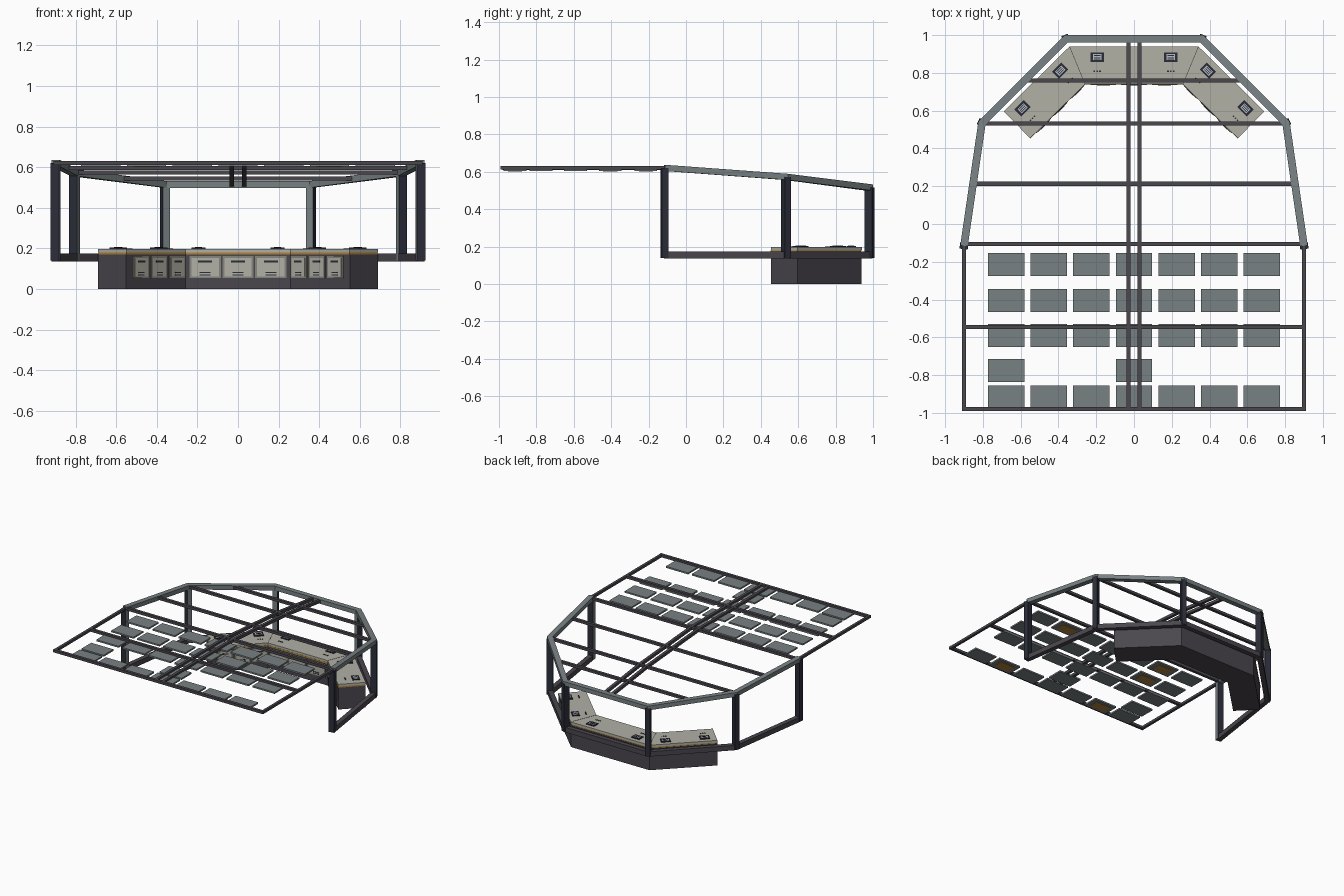
import bpy, bmesh, math
from mathutils import Matrix, Vector

cube = bpy.data.objects.get("Cube")
if cube:
    bpy.data.objects.remove(cube, do_unlink=True)


def material(name, r, g, b):
    m = bpy.data.materials.new(name)
    m.use_nodes = True
    m.diffuse_color = (r, g, b, 1)
    bsdf = next(n for n in m.node_tree.nodes if n.type == 'BSDF_PRINCIPLED')
    bsdf.inputs["Base Color"].default_value = (r, g, b, 1)
    bsdf.inputs["Roughness"].default_value = 0.7
    return m


STEEL = material("blue grey steel", 0.19, 0.22, 0.23)
CHARCOAL = material("charcoal metal", 0.068, 0.062, 0.075)
NAVY = material("dark navy", 0.024, 0.026, 0.04)
BEIGE = material("pale beige", 0.44, 0.44, 0.38)
TRIM = material("grey beige trim", 0.24, 0.24, 0.21)
ORANGE = material("amber", 0.42, 0.22, 0.04)
WHITE = material("screen marks", 0.5, 0.52, 0.55)


def finish(name, bm, *mats):
    bmesh.ops.recalc_face_normals(bm, faces=bm.faces)
    me = bpy.data.meshes.new(name)
    bm.to_mesh(me)
    bm.free()
    for m in mats:
        me.materials.append(m)
    ob = bpy.data.objects.new(name, me)
    bpy.context.collection.objects.link(ob)
    return ob


def sweep(name, path, inner, outer, low, high, mat):
    """Mitred rectangular bar along a path; offsets are measured from the path."""
    bm = bmesh.new()
    pts = [Vector(p) for p in path]
    normals = []
    for a, b in zip(pts, pts[1:]):
        d = (b - a).xy.normalized()
        normals.append(Vector((d.y, -d.x, 0)))
    rings = []
    for i, p in enumerate(pts):
        n0, n1 = normals[max(i - 1, 0)], normals[min(i, len(normals) - 1)]
        n = (n0 + n1) / (1 + n0.dot(n1))
        rings.append([bm.verts.new(p + n * s + Vector((0, 0, z)))
                      for s, z in ((inner, low), (outer, low), (outer, high), (inner, high))])
    for r, q in zip(rings, rings[1:]):
        for k in range(4):
            bm.faces.new((r[k], r[(k + 1) % 4], q[(k + 1) % 4], q[k]))
    bm.faces.new(rings[0])
    bm.faces.new(rings[-1])
    return finish(name, bm, mat)


def add_box(bm, frame, centre, size, index=0):
    m = frame @ Matrix.Translation(centre) @ Matrix.Diagonal((*size, 1))
    verts = bmesh.ops.create_cube(bm, size=1, matrix=m)["verts"]
    for f in {f for v in verts for f in v.link_faces}:
        f.material_index = index


def place(x, y, angle):
    return Matrix.Translation((x, y, 0)) @ Matrix.Rotation(angle, 4, 'Z')


# Perimeter frame: sloping top ring and level bottom ring
half = [(0.36, 0.98, 0.515), (0.805, 0.535, 0.572), (0.9, -0.115, 0.62)]
ring = [(-x, y, z) for x, y, z in reversed(half)] + half
sweep("upper_frame", ring, -0.02, 0.02, -0.016, 0.017, STEEL)
sweep("lower_frame", [(x, y, 0.155) for x, y, z in ring], -0.018, 0.018, -0.019, 0.019, CHARCOAL)

# Posts, with a lighter face towards the inside
for i, (x, y, z) in enumerate(ring):
    a, b = ring[max(i - 1, 0)], ring[min(i + 1, 5)]
    turn = math.atan2(b[1] - a[1], b[0] - a[0])
    bm = bmesh.new()
    add_box(bm, place(x, y, turn), (0, 0, (z + 0.14) / 2), (0.036, 0.044, z - 0.14))
    inward = Vector((math.sin(turn), -math.cos(turn), 0))
    bm.normal_update()
    for f in bm.faces:
        if f.normal.dot(inward) > 0.9:
            f.material_index = 1
    finish(f"post_{i + 1}", bm, NAVY, STEEL)


def roof(y):
    """Roof height above a given depth."""
    stops = half[::-1]
    if y <= stops[0][1]:
        return stops[0][2]
    for a, b in zip(stops, stops[1:]):
        if y <= b[1]:
            return a[2] + (b[2] - a[2]) * (y - a[1]) / (b[1] - a[1])
    return stops[-1][2]


# Roof rails running front to back
for side, label in ((-1, "right"), (1, "left")):
    sweep(f"centre_rail_{label}", [(side * 0.03, y, roof(y)) for y in (-0.98, -0.115, 0.535, 0.98)],
          -0.011, 0.011, -0.012, 0.01, CHARCOAL)
    sweep(f"side_rail_{label}", [(side * 0.9, -0.99, 0.62), (side * 0.9, -0.115, 0.62)],
          -0.01, 0.01, -0.009, 0.01, CHARCOAL)

# Cross bars over the roof
for i, (y, w) in enumerate([(-0.98, 0.91), (-0.545, 0.9), (-0.105, 0.9),
                            (0.213, 0.845), (0.532, 0.8), (0.76, 0.575)]):
    sweep(f"cross_bar_{i + 1}", [(-w, y, roof(y)), (w, y, roof(y))],
          -0.011, 0.011, -0.009, 0.011, CHARCOAL)

# Ceiling panels, some with an amber light underneath
rows = [-0.215, -0.405, -0.59, -0.775, -0.915]
lit = {(0, 1), (1, 1), (4, 1), (0, 5), (4, 5)}
for r, y in enumerate(rows):
    for c in range(7):
        if r == 3 and c not in (0, 3):
            continue
        bm = bmesh.new()
        spot = place((c - 3) * 0.2255, y, 0)
        add_box(bm, spot, (0, 0, 0.61), (0.193, 0.122, 0.012))
        if (r, c) in lit:
            add_box(bm, spot, (0, 0, 0.603), (0.13, 0.075, 0.004), 1)
        finish(f"ceiling_panel_{r + 1}_{c + 1}", bm, STEEL, ORANGE)

# Console: three-sided desk
desk = [(-0.62, 0.525, 0), (-0.30, 0.84, 0), (0.30, 0.84, 0), (0.62, 0.525, 0)]
sweep("console_base", desk, -0.098, 0.098, 0, 0.17, CHARCOAL)
sweep("console_stripe", desk, -0.096, 0.101, 0.17, 0.18, ORANGE)
sweep("console_top", desk, -0.1, 0.1, 0.18, 0.197, BEIGE)

# Seams, screens, buttons and drawers on each side of the console
sides = [("right", place(-0.46, 0.682, math.pi / 4), 0.141, 0.127, 0.11),
         ("centre", place(0, 0.84, 0), 0.195, 0.162, 0.155),
         ("left", place(0.46, 0.682, -math.pi / 4), 0.141, 0.127, 0.11)]
for label, frame, reach, gap, width in sides:
    bm = bmesh.new()
    for s in (-reach, reach):
        add_box(bm, frame, (s, 0.043, 0.2), (0.07, 0.052, 0.007))
        add_box(bm, frame, (s, 0.043, 0.204), (0.046, 0.032, 0.002), 1)
        for k in (-1, 0, 1):
            add_box(bm, frame, (s, 0.043 + k * 0.009, 0.2055), (0.036, 0.004, 0.002))
            add_box(bm, frame, (s + k * 0.015, -0.032, 0.198), (0.008, 0.008, 0.004))
    finish(f"screens_{label}", bm, NAVY, WHITE)

    bm = bmesh.new()
    for k in (-1, 0, 1):
        x = k * gap
        add_box(bm, frame, (x, -0.099, 0.108), (width, 0.006, 0.108))
        add_box(bm, frame, (x, -0.102, 0.108), (width - 0.02, 0.006, 0.09), 1)
        add_box(bm, frame, (x, -0.105, 0.136), (width * 0.45, 0.004, 0.008), 2)
        for z in (0.07, 0.082):
            add_box(bm, frame, (x, -0.105, z), (width * 0.35, 0.004, 0.005), 2)
    finish(f"drawers_{label}", bm, TRIM, BEIGE, NAVY)

for s, label in ((-1, "right"), (1, "left")):
    sweep(f"desk_seam_{label}", [(s * 0.26, 0.742, 0.197), (s * 0.341, 0.939, 0.197)],
          -0.0015, 0.0015, -0.002, 0.001, CHARCOAL)
